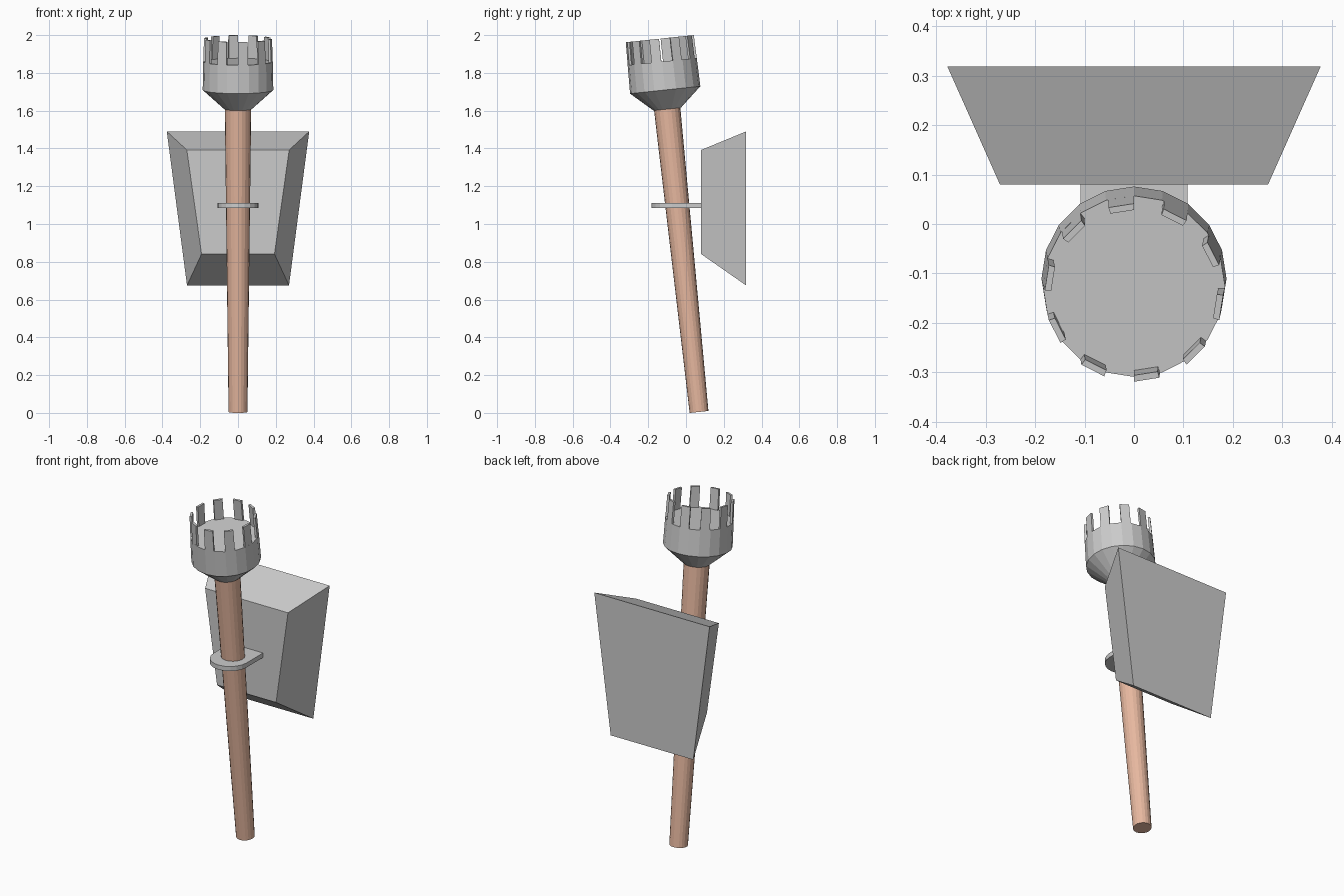
import bpy, bmesh, math
from mathutils import Vector, Matrix

if "Cube" in bpy.data.objects:
    bpy.data.objects.remove(bpy.data.objects["Cube"])

SIDES = 20
TILT = Matrix.Translation((0, 0.069, 0.005)) @ Matrix.Rotation(math.radians(6), 4, 'X')


def finish(name, bm, matrix=None, mat=None):
    bmesh.ops.recalc_face_normals(bm, faces=bm.faces[:])
    if matrix:
        bm.transform(matrix)
    mesh = bpy.data.meshes.new(name)
    bm.to_mesh(mesh)
    bm.free()
    ob = bpy.data.objects.new(name, mesh)
    bpy.context.collection.objects.link(ob)
    if mat:
        mesh.materials.append(mat)
    return ob


def loft(bm, loops):
    """Skin a closed solid through equal-length point loops."""
    rings = [[bm.verts.new(p) for p in loop] for loop in loops]
    for a, b in zip(rings, rings[1:]):
        n = len(a)
        for i in range(n):
            j = (i + 1) % n
            bm.faces.new((a[i], a[j], b[j], b[i]))
    bm.faces.new(rings[0][::-1])
    bm.faces.new(rings[-1])


def polar(r, i, z):
    a = -math.pi / 2 + i * 2 * math.pi / SIDES
    return Vector((r * math.cos(a), r * math.sin(a), z))


def circle(r, z):
    return [polar(r, i, z) for i in range(SIDES)]


wood = bpy.data.materials.new("wood")
wood.diffuse_color = (0.8, 0.48, 0.35, 1)
wood.use_nodes = True
wood.node_tree.nodes["Principled BSDF"].inputs["Base Color"].default_value = wood.diffuse_color

# Tapered wooden handle
bm = bmesh.new()
loft(bm, [circle(0.05, 0), circle(0.07, 1.62)])
finish("handle", bm, TILT, wood)

# Metal cup with funnel base
bm = bmesh.new()
loft(bm, [circle(0.073, 1.612), circle(0.187, 1.714), circle(0.184, 1.865)])
finish("cup", bm, TILT)

# Crown of ten teeth on alternate cup sides
bm = bmesh.new()
for i in range(0, SIDES, 2):
    def section(r, z):
        pts = []
        for rad, ends in ((r, (0.0, 0.92)), (r - 0.013, (0.92, 0.0))):
            a, b = polar(rad, i, z), polar(rad, i + 1, z)
            pts += [a.lerp(b, t) for t in ends]
        return pts
    loft(bm, [section(0.184, 1.863), section(0.181, 1.987)])
finish("crown_teeth", bm, TILT)

# Holder bracket: rounded in front, straight back to the wall block
outline = [(0.108, 0.085), (-0.108, 0.085)]
for k in range(11):
    a = math.pi + k * math.pi / 10
    outline.append((0.108 * math.cos(a), -0.075 + 0.108 * math.sin(a)))
bm = bmesh.new()
loft(bm, [[(x, y, z) for x, y in outline] for z in (1.084, 1.111)])
finish("holder_bracket", bm)


# Bevelled wall block
def trapezoid(y, low, high, half_low, half_high):
    return [(-half_low, y, low), (half_low, y, low), (half_high, y, high), (-half_high, y, high)]


bm = bmesh.new()
loft(bm, [trapezoid(0.08, 0.841, 1.392, 0.193, 0.271),
          trapezoid(0.318, 0.675, 1.49, 0.27, 0.377)])
finish("wall_block", bm)
